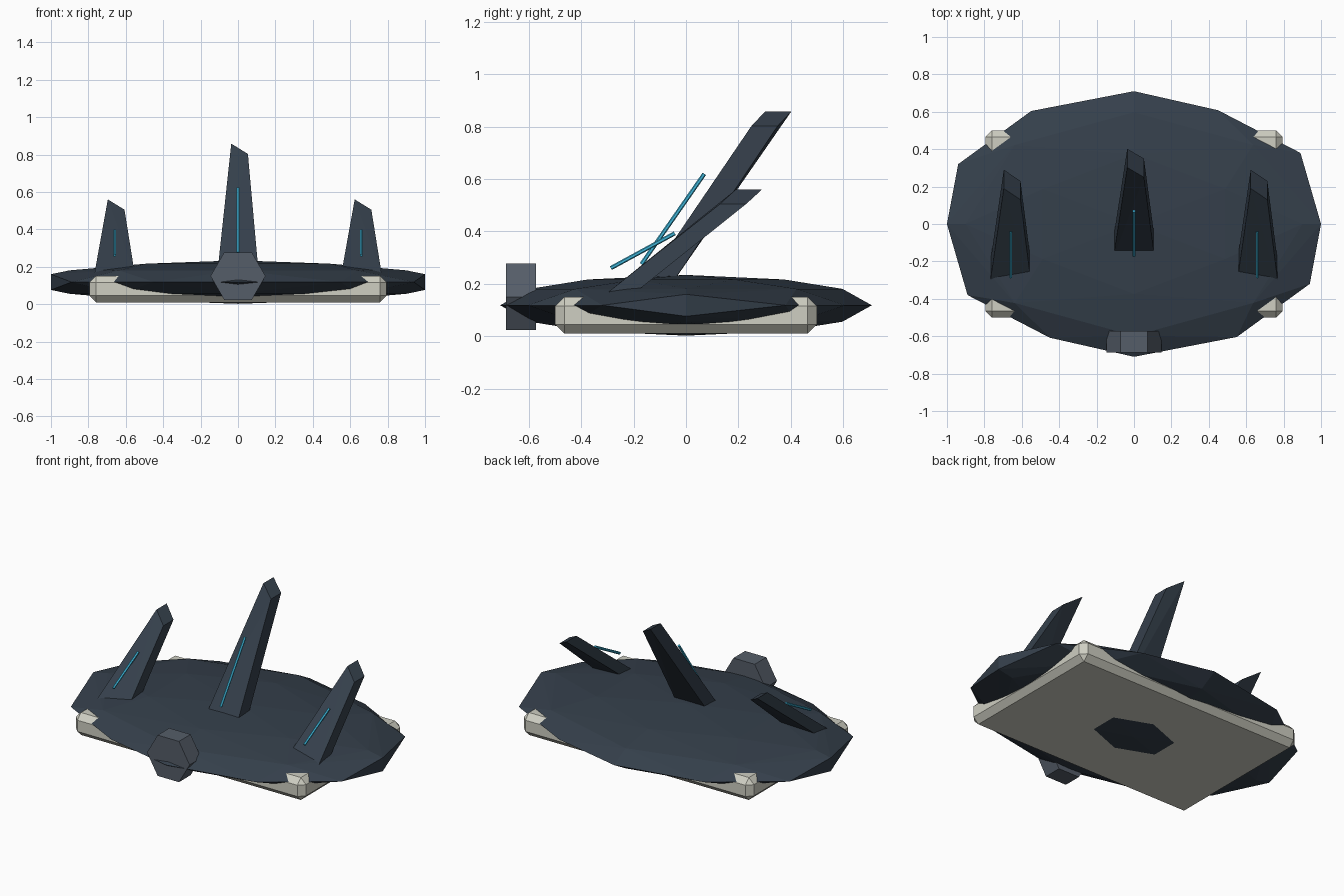
import bpy, bmesh
from math import sin, cos, pi, radians
from mathutils import Vector

if "Cube" in bpy.data.objects:
    bpy.data.objects.remove(bpy.data.objects["Cube"])


def material(name, rgb):
    m = bpy.data.materials.new(name)
    m.diffuse_color = (*rgb, 1)
    m.use_nodes = True
    m.node_tree.nodes["Principled BSDF"].inputs["Base Color"].default_value = m.diffuse_color
    return m


DARK = material("dark_blue", (0.035, 0.05, 0.07))
PALE = material("pale_grey", (0.62, 0.62, 0.54))
STEEL = material("steel", (0.09, 0.11, 0.14))
CYAN = material("cyan", (0.05, 0.48, 0.72))


def hull_object(name, points, mat):
    """Flat-faced convex solid around a few points."""
    bm = bmesh.new()
    for p in points:
        bm.verts.new(p)
    res = bmesh.ops.convex_hull(bm, input=bm.verts[:])
    junk = [v for v in set(res["geom_interior"] + res["geom_unused"])
            if isinstance(v, bmesh.types.BMVert)]
    bmesh.ops.delete(bm, geom=junk, context='VERTS')
    bmesh.ops.recalc_face_normals(bm, faces=bm.faces[:])
    me = bpy.data.meshes.new(name)
    bm.to_mesh(me)
    bm.free()
    ob = bpy.data.objects.new(name, me)
    bpy.context.collection.objects.link(ob)
    me.materials.append(mat)
    return ob


# Faceted saucer body: rim, two rings and a pole above and below
A, B, C, MID = 1.07, 0.71, 0.116, 0.118
rim = [(0, 0.71), (0.45, 0.608), (0.89, 0.38), (0.94, -0.32), (0.55, -0.604)]
pts = [(s * x, s * y, MID) for x, y in rim for s in (1, -1)]
pts += [(sx, 0, MID + sz * 0.042) for sx in (1, -1) for sz in (1, -1)]
for side in (1, -1):
    pts.append((0, 0, MID + side * C))
    for count, h, start in ((8, 0.54, pi / 2), (6, 0.85, pi / 2)):
        r = (1 - h * h) ** 0.5
        for i in range(count):
            a = start + 2 * pi * i / count
            pts.append((A * r * cos(a), B * r * sin(a), MID + side * C * h))
hull_object("saucer_body", pts, DARK)

# Chamfered base slab
bpy.ops.mesh.primitive_cube_add(size=1, location=(0, 0, 0.08))
base = bpy.context.object
base.name = "base_slab"
base.scale = (1.59, 1.0, 0.14)
bpy.ops.object.transform_apply(location=False, rotation=False, scale=True)
base.data.materials.append(PALE)
bev = base.modifiers.new("chamfer", 'BEVEL')
bev.width = 0.035
bev.segments = 1

# Hexagonal nose block
nose = [(0.147 * cos(pi * i / 3), y, 0.15 + 0.147 * sin(pi * i / 3))
        for i in range(6) for y in (-0.688, -0.573)]
hull_object("nose_block", nose, STEEL)


# Swept fins: tapered, with a slanted tip
def fin(name, x, base_y, base_z, tip_y, tip_z, drop_y):
    bottom = [(x + sx, base_y + dy, base_z) for sx in (-0.11, 0.11) for dy in (0, 0.105)]
    tip = [(x - 0.036, tip_y + dy, tip_z) for dy in (0, 0.1)]
    tip += [(x + 0.053, tip_y - drop_y + dy, tip_z - 0.055) for dy in (0, 0.1)]
    hull_object(name, bottom + tip, DARK)


fin("centre_fin", 0, -0.18, 0.17, 0.302, 0.858, 0.052)
for label, x in (("left", -0.66), ("right", 0.66)):
    fin(label + "_fin", x, -0.32, 0.15, 0.19, 0.56, 0.06)


# Glowing rods in front of the fins
def rod(name, a, b):
    a, b = Vector(a), Vector(b)
    d = b - a
    bpy.ops.mesh.primitive_cylinder_add(vertices=6, radius=0.008, depth=d.length,
                                        location=(a + b) / 2,
                                        rotation=d.to_track_quat('Z', 'Y').to_euler())
    ob = bpy.context.object
    ob.name = name
    ob.data.materials.append(CYAN)


rod("centre_rod", (0, -0.17, 0.275), (0, 0.07, 0.62))
for label, x in (("left", -0.66), ("right", 0.66)):
    rod(label + "_rod", (x, -0.287, 0.26), (x, -0.043, 0.393))
